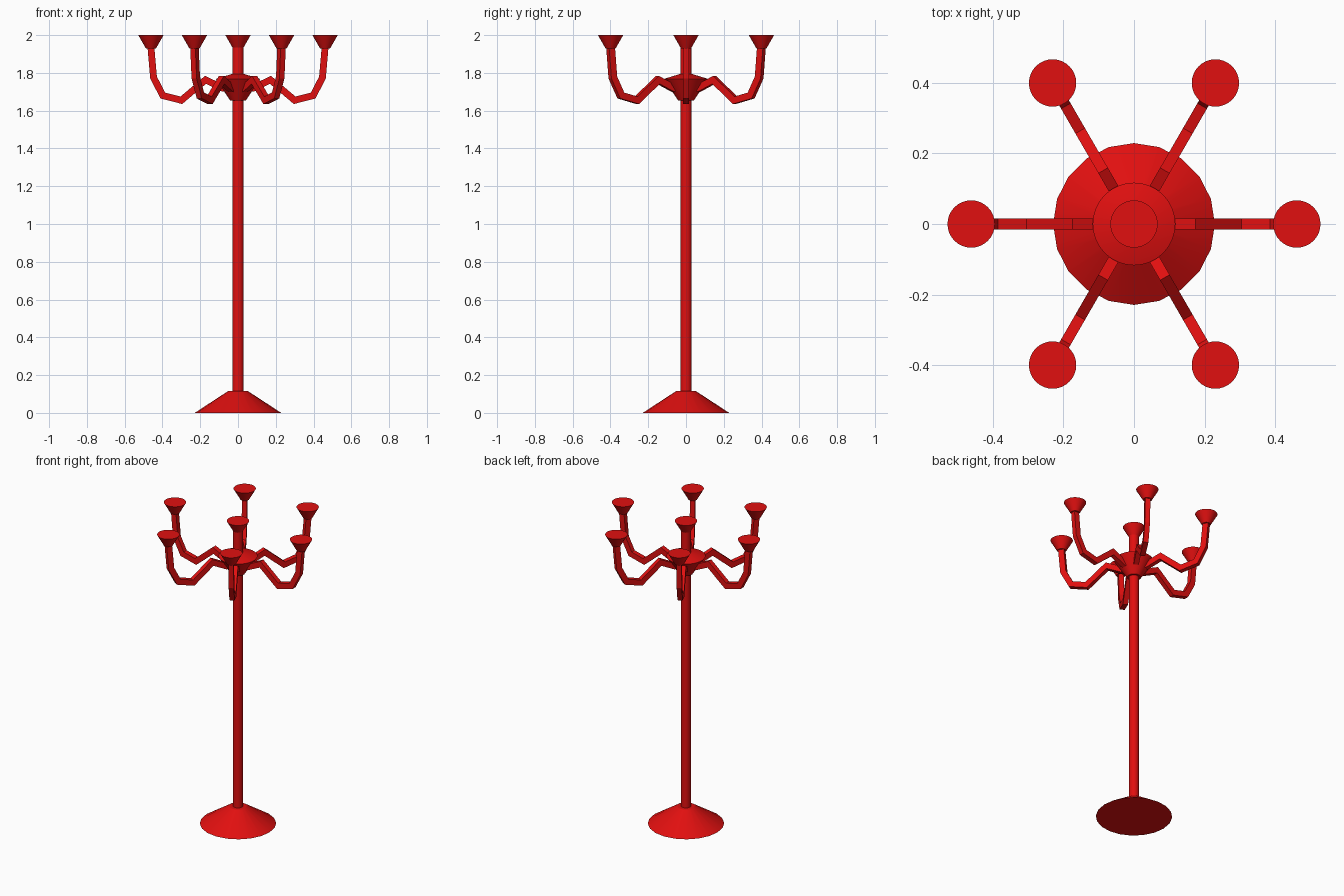
import bpy, bmesh, math
from mathutils import Vector, Matrix

if "Cube" in bpy.data.objects:
    bpy.data.objects.remove(bpy.data.objects["Cube"])

red = bpy.data.materials.new("red_paint")
red.diffuse_color = (0.75, 0.005, 0.005, 1)
red.use_nodes = True
red.node_tree.nodes["Principled BSDF"].inputs["Base Color"].default_value = red.diffuse_color


def finish(bm, name, smooth=True):
    bmesh.ops.recalc_face_normals(bm, faces=bm.faces)
    mesh = bpy.data.meshes.new(name)
    bm.to_mesh(mesh)
    bm.free()
    mesh.materials.append(red)
    ob = bpy.data.objects.new(name, mesh)
    bpy.context.collection.objects.link(ob)
    if smooth:
        bpy.ops.object.select_all(action='DESELECT')
        ob.select_set(True)
        bpy.context.view_layer.objects.active = ob
        bpy.ops.object.shade_smooth_by_angle(angle=math.radians(30))
    return ob


def skin(bm, rings):
    """Bridge successive rings of points and cap both ends."""
    loops = [[bm.verts.new(p) for p in ring] for ring in rings]
    n = len(loops[0])
    for a, b in zip(loops, loops[1:]):
        for i in range(n):
            j = (i + 1) % n
            bm.faces.new((a[i], a[j], b[j], b[i]))
    bm.faces.new(loops[0][::-1])
    bm.faces.new(loops[-1])


def turned(name, profile, sides, centre=(0, 0)):
    bm = bmesh.new()
    skin(bm, [[(centre[0] + r * math.cos(math.tau * i / sides),
                centre[1] + r * math.sin(math.tau * i / sides), z)
               for i in range(sides)] for r, z in profile])
    return finish(bm, name)


def arm(name, path, thick, width, angle):
    """Rectangular bar following a bent path in a vertical plane, mitred."""
    pts = [Vector(p) for p in path]
    rings = []
    for i, p in enumerate(pts):
        d0 = (p - pts[i - 1]).normalized() if i else (pts[1] - p).normalized()
        d1 = (pts[i + 1] - p).normalized() if i < len(pts) - 1 else d0
        t = (d0 + d1).normalized()
        off = Vector((-t.y, t.x)) * (thick / 2 / t.dot(d0))
        a, b, w = p + off, p - off, width / 2
        rings.append([(a.x, -w, a.y), (a.x, w, a.y), (b.x, w, b.y), (b.x, -w, b.y)])
    bm = bmesh.new()
    skin(bm, rings)
    bm.transform(Matrix.Rotation(angle, 4, 'Z'))
    return finish(bm, name, smooth=False)


CUP = [(0.027, 1.93), (0.067, 2.0)]
ARM = [(0.07, 1.715), (0.172, 1.763), (0.30, 1.655), (0.398, 1.68),
       (0.447, 1.775), (0.461, 1.935)]

# Stand
turned("base", [(0.229, 0), (0.053, 0.115)], 20)
turned("pole", [(0.03, 0.1), (0.03, 1.95)], 16)
turned("hub", [(0.042, 1.655), (0.117, 1.768), (0.03, 1.795)], 32)
turned("centre_cup", CUP, 32)

# Six arms, each with a candle cup
for k in range(6):
    a = k * math.pi / 3
    arm(f"arm_{k + 1}", ARM, 0.036, 0.031, a)
    turned(f"cup_{k + 1}", CUP, 32, (0.461 * math.cos(a), 0.461 * math.sin(a)))
